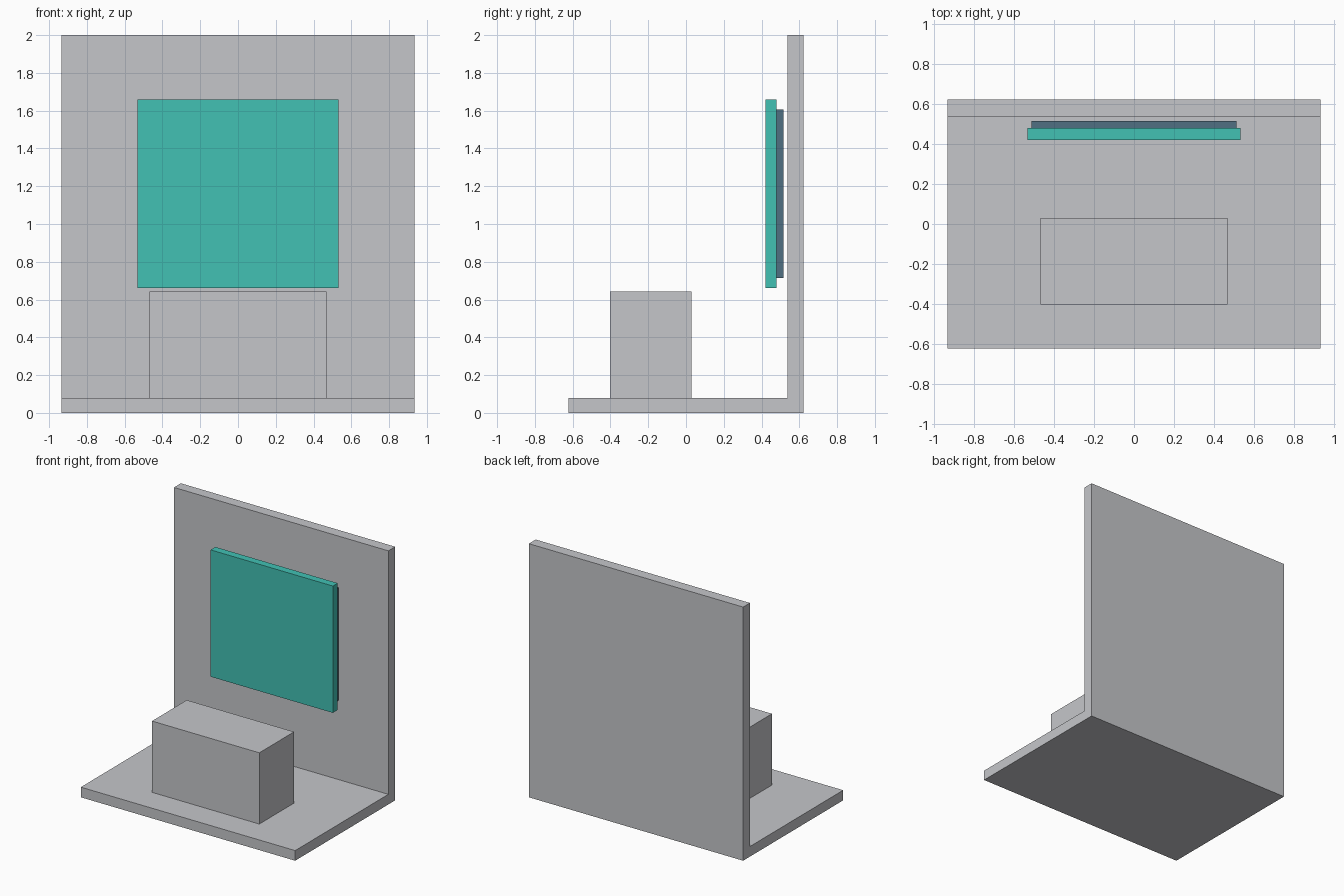
import bpy
import bmesh

default = bpy.data.objects.get("Cube")
if default:
    bpy.data.objects.remove(default, do_unlink=True)


def make_material(name, rgb):
    mat = bpy.data.materials.new(name)
    mat.use_nodes = True
    color = (*rgb, 1.0)
    mat.diffuse_color = color
    for node in mat.node_tree.nodes:
        if node.type == "BSDF_PRINCIPLED":
            node.inputs["Base Color"].default_value = color
    return mat


def extrude_profile(name, profile, half_width, mat):
    """Extrude a (y, z) outline along x, centred on x = 0."""
    bm = bmesh.new()
    outline = [bm.verts.new((-half_width, y, z)) for y, z in profile]
    face = bm.faces.new(outline)
    result = bmesh.ops.extrude_face_region(bm, geom=[face])
    moved = [g for g in result["geom"] if isinstance(g, bmesh.types.BMVert)]
    bmesh.ops.translate(bm, verts=moved, vec=(2 * half_width, 0, 0))
    bmesh.ops.recalc_face_normals(bm, faces=bm.faces)
    mesh = bpy.data.meshes.new(name)
    bm.to_mesh(mesh)
    bm.free()
    mesh.materials.append(mat)
    obj = bpy.data.objects.new(name, mesh)
    bpy.context.collection.objects.link(obj)
    return obj


def slab(name, half_width, y0, y1, z0, z1, mat):
    return extrude_profile(name, [(y0, z0), (y1, z0), (y1, z1), (y0, z1)],
                           half_width, mat)


grey = make_material("light_grey", (0.558, 0.565, 0.591))
teal = make_material("teal", (0.054, 0.533, 0.456))
slate = make_material("slate_blue", (0.080, 0.162, 0.223))

# Floor and back wall as one L-shaped piece
front, back, wall_front = -0.623, 0.623, 0.538
floor_top, wall_top = 0.08, 2.0
extrude_profile("floor_and_wall",
                [(front, 0), (back, 0), (back, wall_top),
                 (wall_front, wall_top), (wall_front, floor_top),
                 (front, floor_top)],
                0.935, grey)

# Bench block standing on the floor
slab("bench_block", 0.468, -0.403, 0.03, floor_top, 0.642, grey)

# Hanging panel with its smaller backing plate
slab("front_panel", 0.533, 0.42, 0.48, 0.66, 1.66, teal)
slab("panel_backing", 0.513, 0.48, 0.517, 0.715, 1.605, slate)
